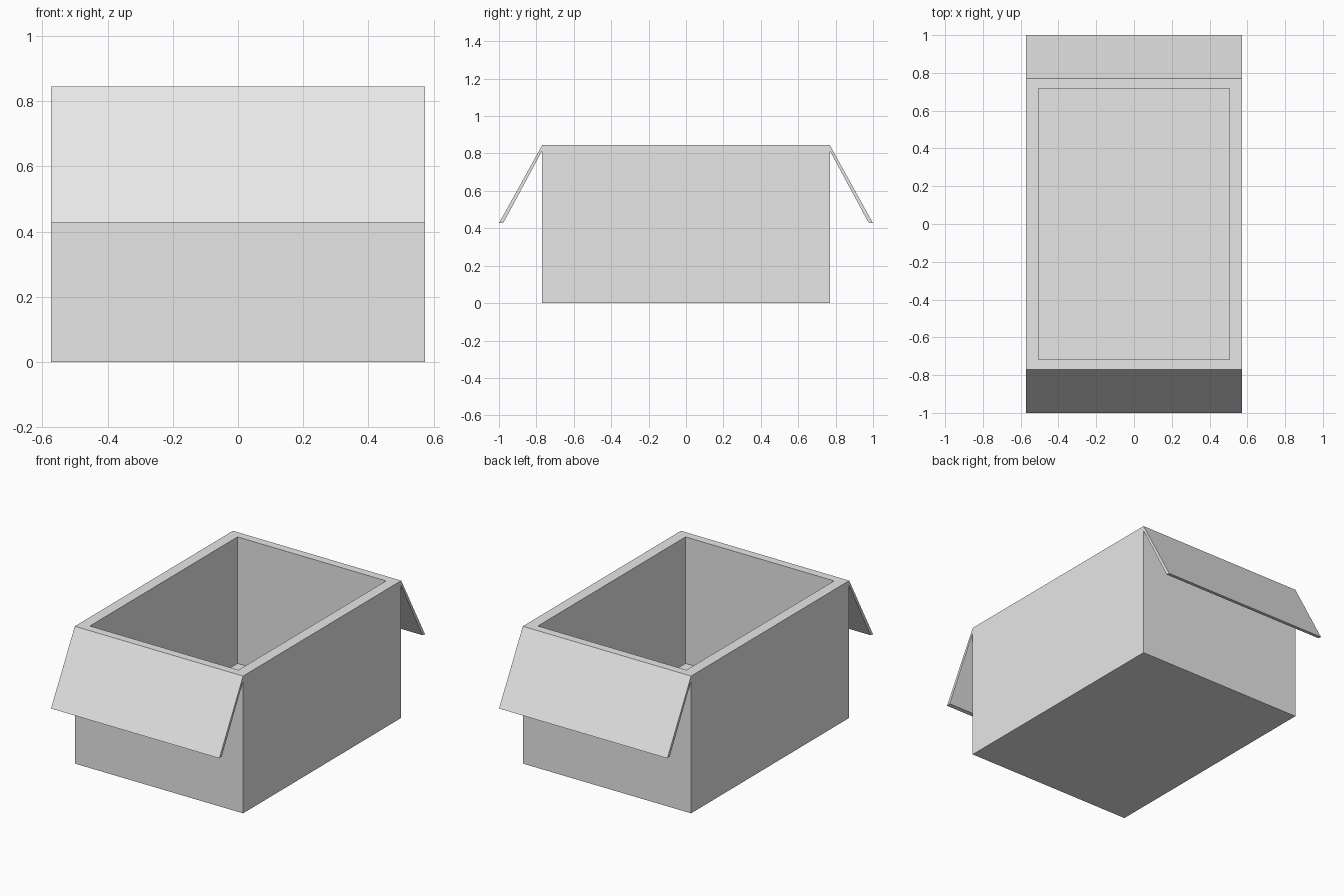
import bpy
import bmesh
from mathutils import Matrix, Vector

if "Cube" in bpy.data.objects:
    bpy.data.objects.remove(bpy.data.objects["Cube"], do_unlink=True)

HALF_X, HALF_Y, HEIGHT = 0.573, 0.769, 0.845
INNER_X, INNER_Y, FLOOR_Z = 0.506, 0.718, 0.066

cardboard = bpy.data.materials.new("plain light grey")
cardboard.use_nodes = True
colour = (0.8, 0.8, 0.8, 1)
cardboard.diffuse_color = colour
cardboard.node_tree.nodes["Principled BSDF"].inputs["Base Color"].default_value = colour


def make_object(name, bm):
    bmesh.ops.recalc_face_normals(bm, faces=bm.faces[:])
    mesh = bpy.data.meshes.new(name)
    bm.to_mesh(mesh)
    bm.free()
    mesh.materials.append(cardboard)
    obj = bpy.data.objects.new(name, mesh)
    bpy.context.collection.objects.link(obj)
    return obj


# Open box: the top face is inset to the rim, then pushed down to the floor
bm = bmesh.new()
bmesh.ops.create_cube(bm, size=2, matrix=Matrix.Translation((0, 0, HEIGHT / 2))
                      @ Matrix.Diagonal((HALF_X, HALF_Y, HEIGHT / 2, 1)))
top = max(bm.faces, key=lambda f: f.calc_center_median().z)
bmesh.ops.inset_region(bm, faces=[top], thickness=0.05)
for v in top.verts:
    v.co.x = INNER_X if v.co.x > 0 else -INNER_X
    v.co.y = INNER_Y if v.co.y > 0 else -INNER_Y
pit = bmesh.ops.extrude_discrete_faces(bm, faces=[top])["faces"][0]
for v in pit.verts:
    v.co.z = FLOOR_Z
make_object("box_body", bm)


# Folded-out flaps: a thin slanted profile swept across the box width
FLAP_PROFILE = [(HALF_Y, HEIGHT), (1.0, 0.427), (0.976, 0.43), (HALF_Y, 0.815)]


def make_flap(name, side):
    bm = bmesh.new()
    face = bm.faces.new([bm.verts.new((-HALF_X, side * y, z)) for y, z in FLAP_PROFILE])
    swept = bmesh.ops.extrude_face_region(bm, geom=[face])["geom"]
    bmesh.ops.translate(bm, vec=Vector((2 * HALF_X, 0, 0)),
                        verts=[g for g in swept if isinstance(g, bmesh.types.BMVert)])
    make_object(name, bm)


make_flap("front_flap", -1)
make_flap("back_flap", 1)
